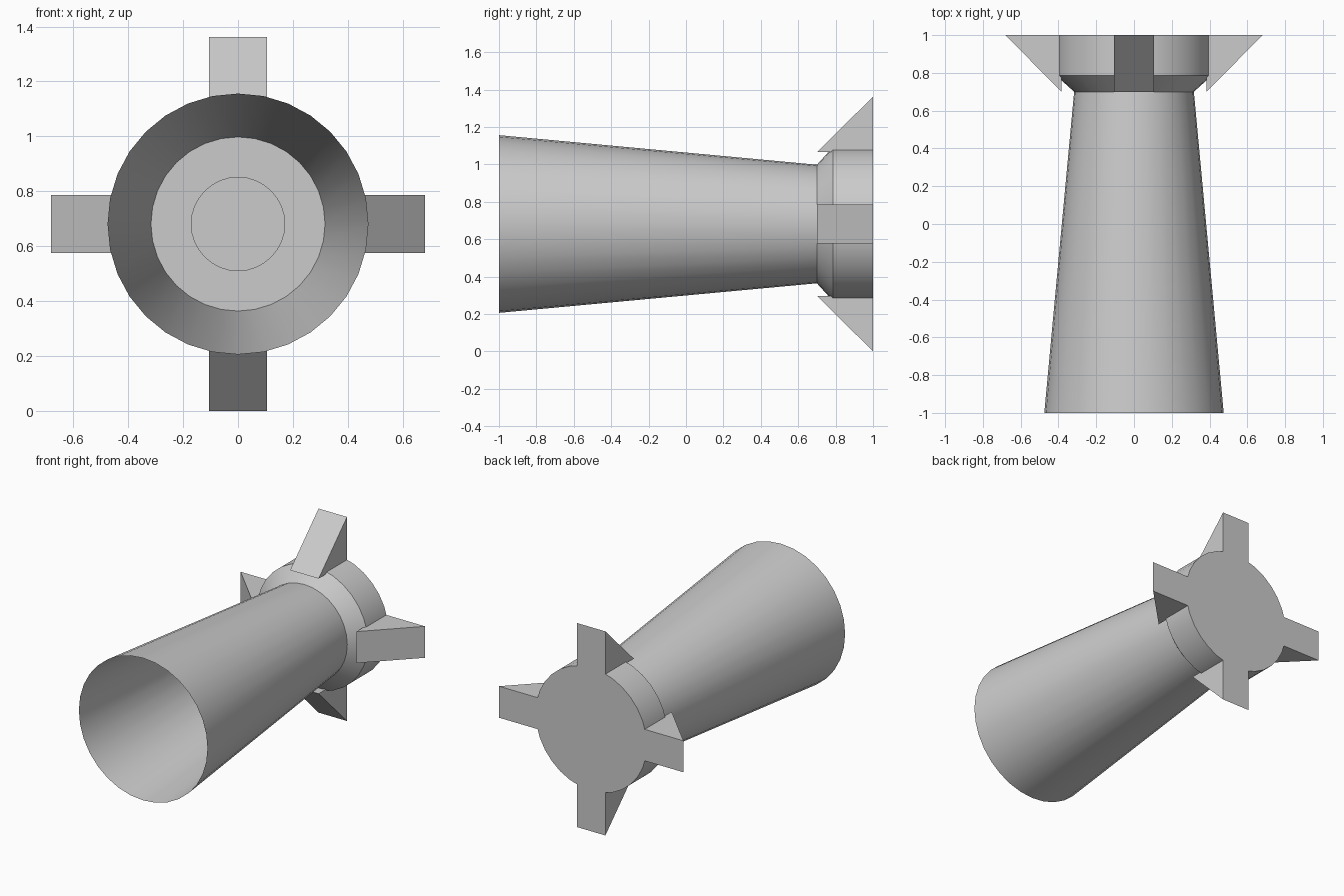
import bpy, bmesh
from math import cos, sin, pi, radians
from mathutils import Matrix

if "Cube" in bpy.data.objects:
    bpy.data.objects.remove(bpy.data.objects["Cube"])

AXIS_Z = 0.681
SIDES = 32


def finish(name, bm, smooth=False):
    bmesh.ops.translate(bm, verts=bm.verts, vec=(0, 0, AXIS_Z))
    me = bpy.data.meshes.new(name)
    bm.to_mesh(me)
    bm.free()
    ob = bpy.data.objects.new(name, me)
    bpy.context.collection.objects.link(ob)
    if smooth:
        bpy.ops.object.select_all(action='DESELECT')
        ob.select_set(True)
        bpy.context.view_layer.objects.active = ob
        bpy.ops.object.shade_smooth_by_angle(angle=radians(30))
    return ob


def lathe(name, profile, cap):
    """Turn (y, radius) points around the y axis; cap closes both ends."""
    bm = bmesh.new()
    rings = [[bm.verts.new((r * sin(2 * pi * i / SIDES), y, r * cos(2 * pi * i / SIDES)))
              for i in range(SIDES)] for y, r in profile]
    for a, b in zip(rings, rings[1:]):
        for i in range(SIDES):
            j = (i + 1) % SIDES
            bm.faces.new((a[i], a[j], b[j], b[i]))
    if cap:
        bm.faces.new(rings[0])
        bm.faces.new(rings[-1])
    bmesh.ops.recalc_face_normals(bm, faces=bm.faces)
    return finish(name, bm, True)


# Open tapered tube, single thin wall
lathe("tapered_tube", [(-1.0, 0.475), (0.70, 0.317)], False)

# Chamfered collar with a round recess inside the tube and a flat back
lathe("collar", [(0.80, 0.17), (0.70, 0.17), (0.70, 0.317),
                 (0.785, 0.411), (1.0, 0.411)], True)

# Four wedge fins around the collar
for k, side in enumerate(("top", "right", "bottom", "left")):
    bm = bmesh.new()
    profile = [(0.70, 0.384), (1.0, 0.384), (1.0, 0.681)]
    ends = [[bm.verts.new((x, y, z)) for y, z in profile] for x in (-0.105, 0.105)]
    bm.faces.new(ends[0])
    bm.faces.new(ends[1])
    for i in range(3):
        j = (i + 1) % 3
        bm.faces.new((ends[0][i], ends[0][j], ends[1][j], ends[1][i]))
    bmesh.ops.recalc_face_normals(bm, faces=bm.faces)
    bmesh.ops.rotate(bm, verts=bm.verts, cent=(0, 0, 0),
                     matrix=Matrix.Rotation(k * pi / 2, 3, 'Y'))
    finish("fin_" + side, bm)
